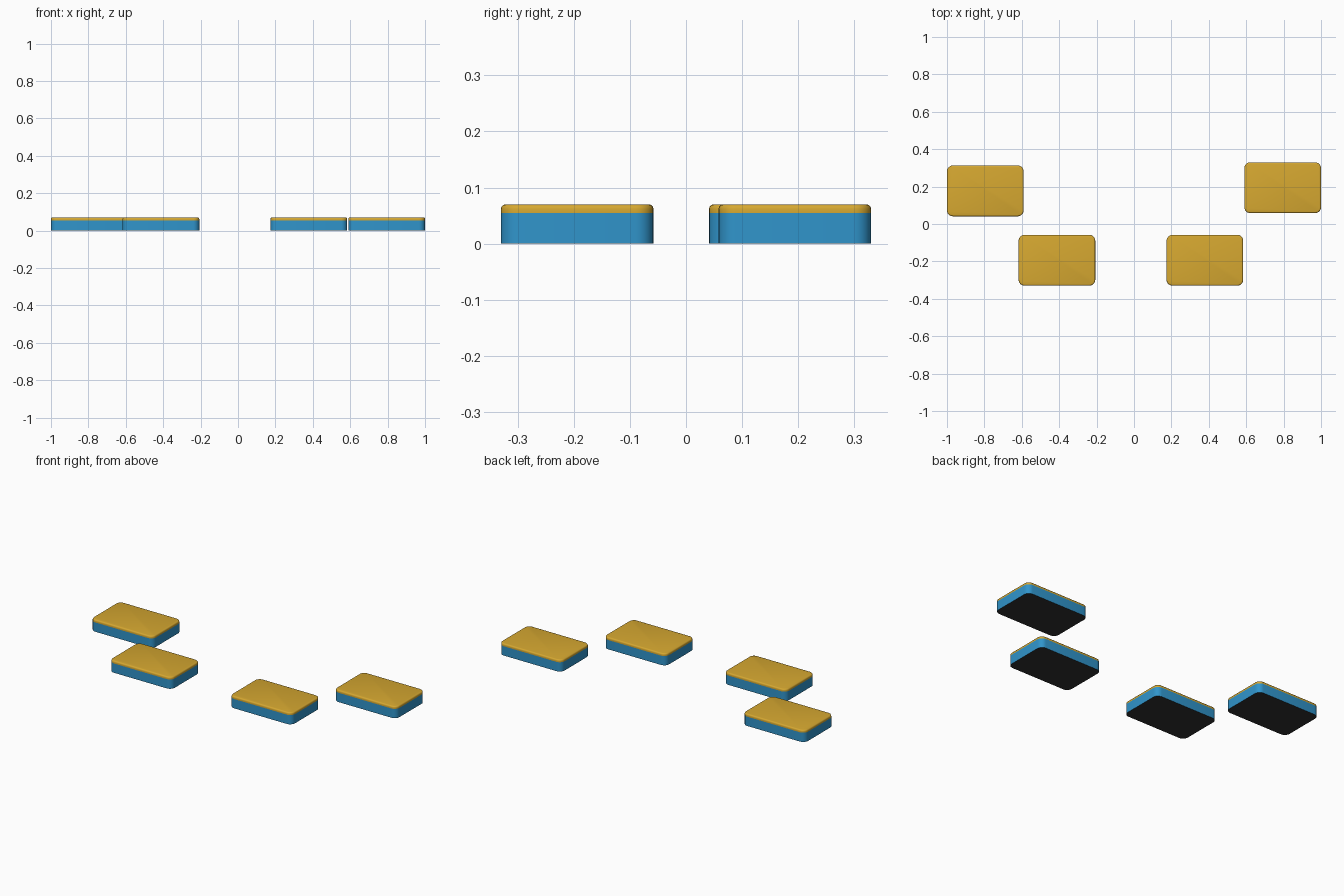
import bpy, bmesh, math

if "Cube" in bpy.data.objects:
    bpy.data.objects.remove(bpy.data.objects["Cube"])

def material(name, rgb):
    m = bpy.data.materials.new(name)
    m.diffuse_color = (*rgb, 1)
    m.use_nodes = True
    m.node_tree.nodes["Principled BSDF"].inputs["Base Color"].default_value = m.diffuse_color
    return m

gold = material("gold", (0.67, 0.39, 0.03))
blue = material("blue", (0.03, 0.30, 0.60))
dark = material("dark grey", (0.03, 0.03, 0.03))

W, D, H, SPLIT, R = 0.41, 0.272, 0.07, 0.055, 0.032

def outline(inset, z, steps=6):
    """Rounded rectangle, pulled in by inset."""
    r = R - inset
    pts = []
    for k, (sx, sy) in enumerate([(1, 1), (-1, 1), (-1, -1), (1, -1)]):
        for i in range(steps + 1):
            a = math.pi / 2 * (k + i / steps)
            pts.append((sx * (W / 2 - R) + r * math.cos(a),
                        sy * (D / 2 - R) + r * math.sin(a), z))
    return pts

def pad(name, x, y):
    bm = bmesh.new()
    e = 0.008
    # straight sides, then a small rounded top edge
    levels = [(0, 0), (0, SPLIT), (0, H - e)]
    levels += [(e * (1 - math.cos(t)), H - e + e * math.sin(t))
               for t in (math.pi / 6, math.pi / 3, math.pi / 2)]
    rings = [[bm.verts.new(p) for p in outline(i, z)] for i, z in levels]
    n = len(rings[0])
    for k in range(len(rings) - 1):
        for i in range(n):
            j = (i + 1) % n
            f = bm.faces.new((rings[k][i], rings[k][j], rings[k + 1][j], rings[k + 1][i]))
            f.material_index = 1 if k == 0 else 0
    bm.faces.new(rings[-1]).material_index = 0
    bm.faces.new(rings[0][::-1]).material_index = 2
    me = bpy.data.meshes.new(name)
    bm.to_mesh(me)
    bm.free()
    for m in (gold, blue, dark):
        me.materials.append(m)
    ob = bpy.data.objects.new(name, me)
    ob.location = (x, y, 0)
    bpy.context.collection.objects.link(ob)
    bpy.context.view_layer.objects.active = ob
    bpy.ops.object.select_all(action='DESELECT')
    ob.select_set(True)
    bpy.ops.object.shade_smooth_by_angle(angle=math.radians(40))

# four separate pads
pad("back_left_pad", -0.795, 0.177)
pad("front_left_pad", -0.412, -0.194)
pad("front_right_pad", 0.379, -0.194)
pad("back_right_pad", 0.795, 0.194)
